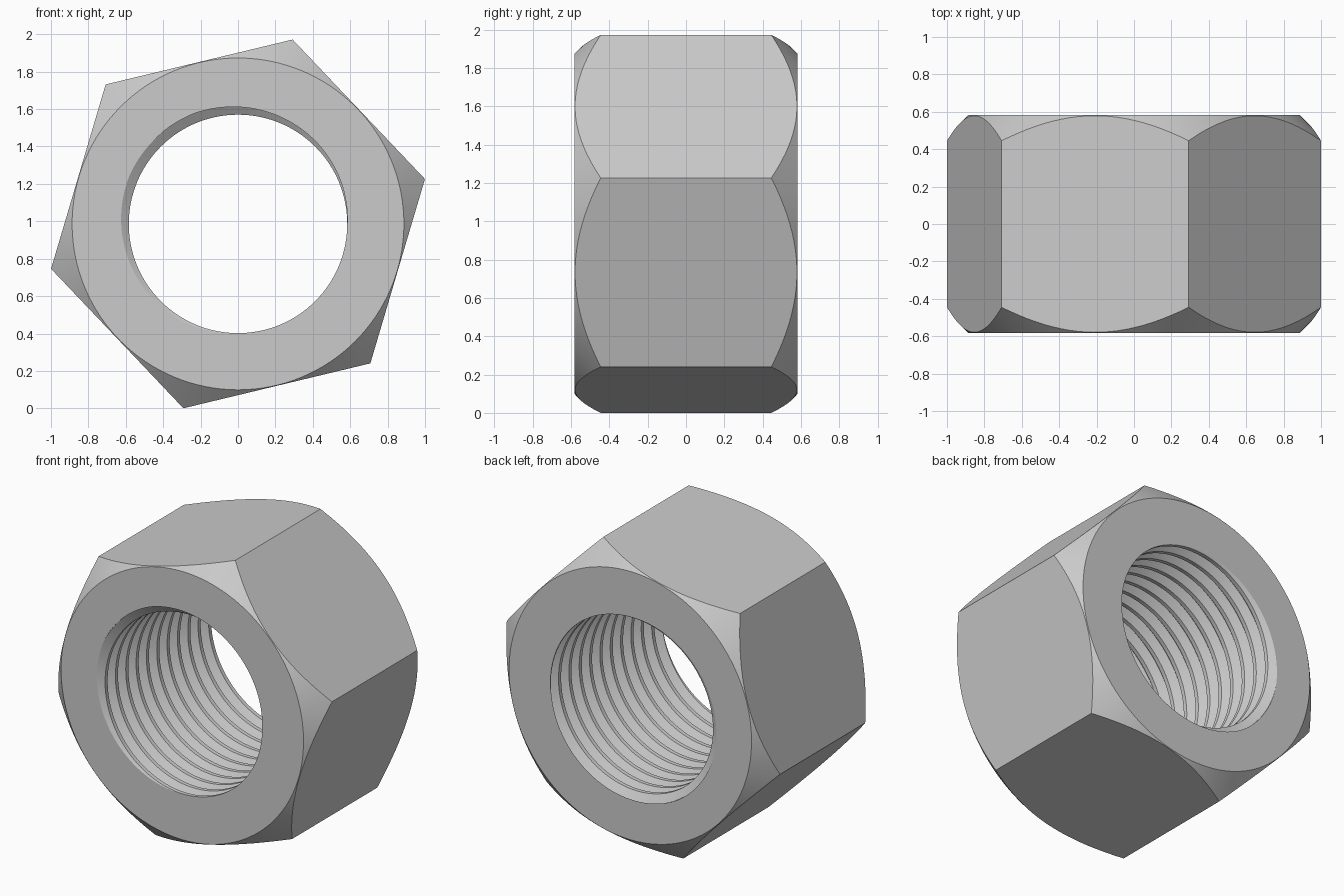
import bpy
import bmesh
from math import cos, sin, tau, radians

cube = bpy.data.objects.get("Cube")
if cube:
    bpy.data.objects.remove(cube, do_unlink=True)

CENTRE_Z = 0.986
HALF = 0.582                # half length along y
CORNER = 1.028              # hexagon corner radius
TURN = radians(13.5)        # hexagon rotation
MINOR, MAJOR, PITCH = 0.584, 0.635, 0.108
SEGMENTS = 128

steel = bpy.data.materials.new("grey steel")
steel.use_nodes = True
steel.diffuse_color = (0.6, 0.6, 0.6, 1)
steel.node_tree.nodes["Principled BSDF"].inputs["Base Color"].default_value = (0.6, 0.6, 0.6, 1)


def point(r, a, y):
    return (r * cos(a), y, CENTRE_Z + r * sin(a))


def finish(bm, name):
    bmesh.ops.recalc_face_normals(bm, faces=bm.faces)
    mesh = bpy.data.meshes.new(name)
    bm.to_mesh(mesh)
    bm.free()
    mesh.materials.append(steel)
    obj = bpy.data.objects.new(name, mesh)
    bpy.context.collection.objects.link(obj)
    return obj


def lathe(name, profile, sides, start=0.0):
    """Closed solid turned about the y axis from (radius, y) pairs."""
    bm = bmesh.new()
    rings = [[bm.verts.new(point(r, start + tau * i / sides, y)) for i in range(sides)]
             for r, y in profile]
    for a, b in zip(rings, rings[1:]):
        for i in range(sides):
            k = (i + 1) % sides
            bm.faces.new((a[i], a[k], b[k], b[i]))
    bm.faces.new(rings[0])
    bm.faces.new(rings[-1])
    return finish(bm, name)


def threaded_rod(name):
    """Rod with a right-handed thread, trimmed flat just beyond the nut."""
    bm = bmesh.new()
    shape = [(0, MAJOR), (0.125, MAJOR), (0.44, MINOR), (0.69, MINOR)]
    steps = len(shape)
    first = -HALF + PITCH * 0.31
    rows = []
    for turn in range(-4, 16):
        for frac, r in shape:
            y = first + PITCH * (turn + frac)
            rows.append([bm.verts.new(point(r, tau * i / SEGMENTS, y - PITCH * i / SEGMENTS))
                         for i in range(SEGMENTS)])
    for j in range(steps, len(rows) - 1):
        for i in range(SEGMENTS):
            if i < SEGMENTS - 1:
                c, d = rows[j + 1][i + 1], rows[j][i + 1]
            else:
                c, d = rows[j + 1 - steps][0], rows[j - steps][0]
            bm.faces.new((rows[j][i], rows[j + 1][i], c, d))
    for side in (-1, 1):
        bmesh.ops.bisect_plane(bm, geom=bm.verts[:] + bm.edges[:] + bm.faces[:],
                               plane_co=(0, side * (HALF + 0.05), 0),
                               plane_no=(0, side, 0), clear_outer=True)
    bmesh.ops.delete(bm, geom=[v for v in bm.verts if not v.link_faces], context='VERTS')
    bmesh.ops.holes_fill(bm, edges=[e for e in bm.edges if e.is_boundary], sides=0)
    return finish(bm, name)


def combine(target, tool, operation):
    mod = target.modifiers.new("cut", 'BOOLEAN')
    mod.operation = operation
    mod.solver = 'EXACT'
    mod.object = tool
    bpy.context.view_layer.objects.active = target
    bpy.ops.object.modifier_apply(modifier=mod.name)
    bpy.data.objects.remove(tool, do_unlink=True)


# Hexagonal body
nut = lathe("hex_nut", [(CORNER, -HALF - 0.1), (CORNER, HALF + 0.1)], 6, TURN)

# Conical chamfers on both ends
rim, wide = 0.887, 1.2
slope_y = HALF - (wide - rim) * 0.97
chamfer = lathe("chamfer_cutter",
                [(rim, -HALF), (wide, -slope_y), (wide, slope_y), (rim, HALF)], SEGMENTS)
combine(nut, chamfer, 'INTERSECT')

# Threaded bore
combine(nut, threaded_rod("thread_cutter"), 'DIFFERENCE')

# Smooth cones and thread, sharp edges kept
bpy.ops.object.select_all(action='DESELECT')
nut.select_set(True)
bpy.context.view_layer.objects.active = nut
bpy.ops.object.shade_smooth_by_angle(angle=radians(25))
